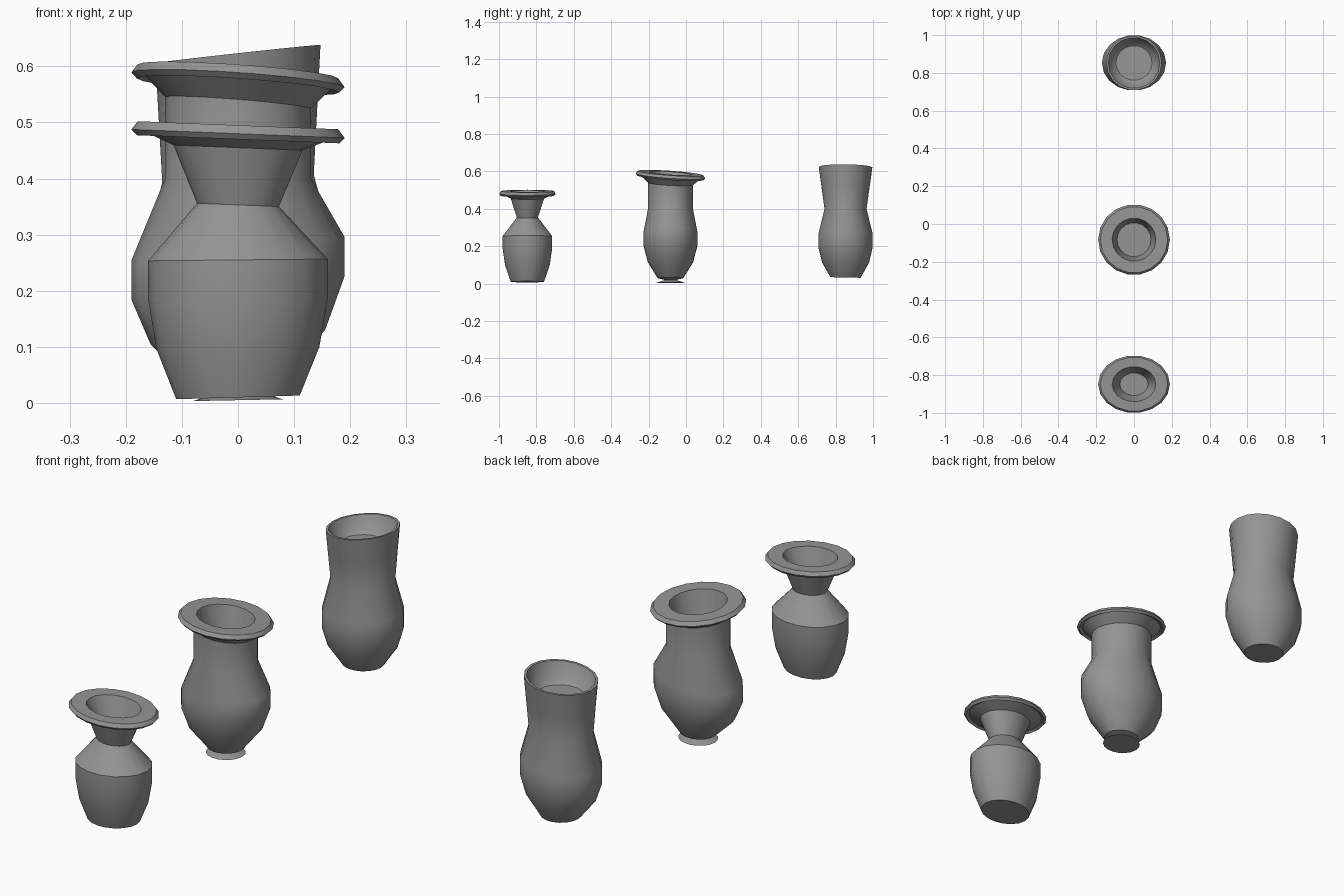
import bpy, bmesh, math
from mathutils import Vector

default_cube = bpy.data.objects.get("Cube")
if default_cube:
    bpy.data.objects.remove(default_cube)

clay = bpy.data.materials.new("grey_clay")
clay.use_nodes = True
grey = (0.3, 0.3, 0.3, 1)
clay.diffuse_color = grey
clay.node_tree.nodes["Principled BSDF"].inputs["Base Color"].default_value = grey


def ring(height, width, depth, tilt=0, pitch=0):
    """An oval cross-section; tilt and pitch are its slopes along x and y."""
    return Vector((height, width, depth, tilt, pitch))


def blend(first, second, amount):
    return first * (1 - amount) + second * amount


def resized(section, factor, lift=0):
    height, width, depth, tilt, pitch = section
    return ring(height + lift, width * factor, depth * factor, tilt, pitch)


def body(base, belly, neck):
    """Rounded pot: swelling foot, short upright belly band, sloping shoulder."""
    band = 0.035
    lower, upper = resized(belly, 1, -band), resized(belly, 1, band)
    swell = blend(base, lower, 0.7)
    swell[0] = (base[0] + lower[0]) / 2
    return [base, swell, lower, upper, neck]


def lip(edge):
    """Flat collar with a drooping rounded edge, ending at the hole."""
    return [
        resized(edge, 0.88, lift=-0.003),
        resized(edge, 0.95, lift=-0.01),
        edge,
        resized(edge, 0.94, lift=0.015),
        resized(edge, 0.61, lift=0.015),
    ]


def make_vase(name, centre, sections, sides=18):
    """Loft the cross-sections from the underside up and over into the well."""
    bm = bmesh.new()
    loops = []
    for height, width, depth, tilt, pitch in sections:
        loop = []
        for step in range(sides):
            angle = math.tau * step / sides
            x, y = width * math.cos(angle), depth * math.sin(angle)
            loop.append(bm.verts.new((x, centre + y, height + tilt * x + pitch * y)))
        loops.append(loop)
    for low, high in zip(loops, loops[1:]):
        for step in range(sides):
            after = (step + 1) % sides
            bm.faces.new((low[step], low[after], high[after], high[step]))
    # Underside and floor of the well
    bm.faces.new(reversed(loops[0]))
    bm.faces.new(loops[-1])
    bmesh.ops.recalc_face_normals(bm, faces=bm.faces)
    mesh = bpy.data.meshes.new(name)
    bm.to_mesh(mesh)
    bm.free()
    mesh.materials.append(clay)
    vase = bpy.data.objects.new(name, mesh)
    bpy.context.collection.objects.link(vase)
    bpy.ops.object.select_all(action="DESELECT")
    vase.select_set(True)
    bpy.context.view_layer.objects.active = vase
    bpy.ops.object.shade_smooth_by_angle(angle=math.radians(35))


# Small vase: round body, pinched neck, wide collar
small_body = body(
    base=ring(height=0.01, width=0.11, depth=0.09, tilt=0.03),
    belly=ring(height=0.22, width=0.16, depth=0.134, tilt=0.01),
    neck=ring(height=0.353, width=0.073, depth=0.057, tilt=-0.04),
)
small_throat = ring(height=0.455, width=0.115, depth=0.09, tilt=-0.04)
small_lip = lip(ring(height=0.48, width=0.19, depth=0.152, tilt=-0.04))
small_floor = ring(height=0.39, width=0.075, depth=0.06, tilt=-0.04)
make_vase("small_vase", -0.848, small_body + [small_throat] + small_lip + [small_floor])

# Middle vase: flared foot, leaning belly, straight neck, tilted collar
middle_foot = [
    ring(height=0.005, width=0.08, depth=0.075, tilt=0.02),
    ring(height=0.02, width=0.035, depth=0.03, tilt=0.02),
]
middle_body = body(
    base=ring(height=0.03, width=0.075, depth=0.07, tilt=0.03),
    belly=ring(height=0.24, width=0.19, depth=0.146, tilt=0.11),
    neck=ring(height=0.4, width=0.13, depth=0.122),
)
middle_throat = ring(height=0.535, width=0.13, depth=0.122, tilt=-0.08, pitch=-0.05)
middle_lip = lip(ring(height=0.576, width=0.19, depth=0.187, tilt=-0.07, pitch=-0.07))
middle_floor = ring(height=0.48, width=0.09, depth=0.09, tilt=-0.04)
make_vase("middle_vase", -0.083,
          middle_foot + middle_body + [middle_throat] + middle_lip + [middle_floor])

# Tall vase: round body, soft waist, open slanted mouth
waist = ring(height=0.4, width=0.135, depth=0.114, tilt=0.05)
mouth = ring(height=0.622, width=0.147, depth=0.145, tilt=0.11, pitch=-0.01)
tall_body = body(
    base=ring(height=0.033, width=0.084, depth=0.082, pitch=-0.02),
    belly=ring(height=0.23, width=0.17, depth=0.147, tilt=0.07),
    neck=waist,
)
tall_floor = ring(height=0.545, width=0.096, depth=0.092, tilt=0.03)
tall_mouth = [blend(waist, mouth, 0.5), mouth, resized(mouth, 0.93)]
tall_well = [resized(tall_floor, 1.2, lift=0.015), tall_floor]
make_vase("tall_vase", 0.853, tall_body + tall_mouth + tall_well)
